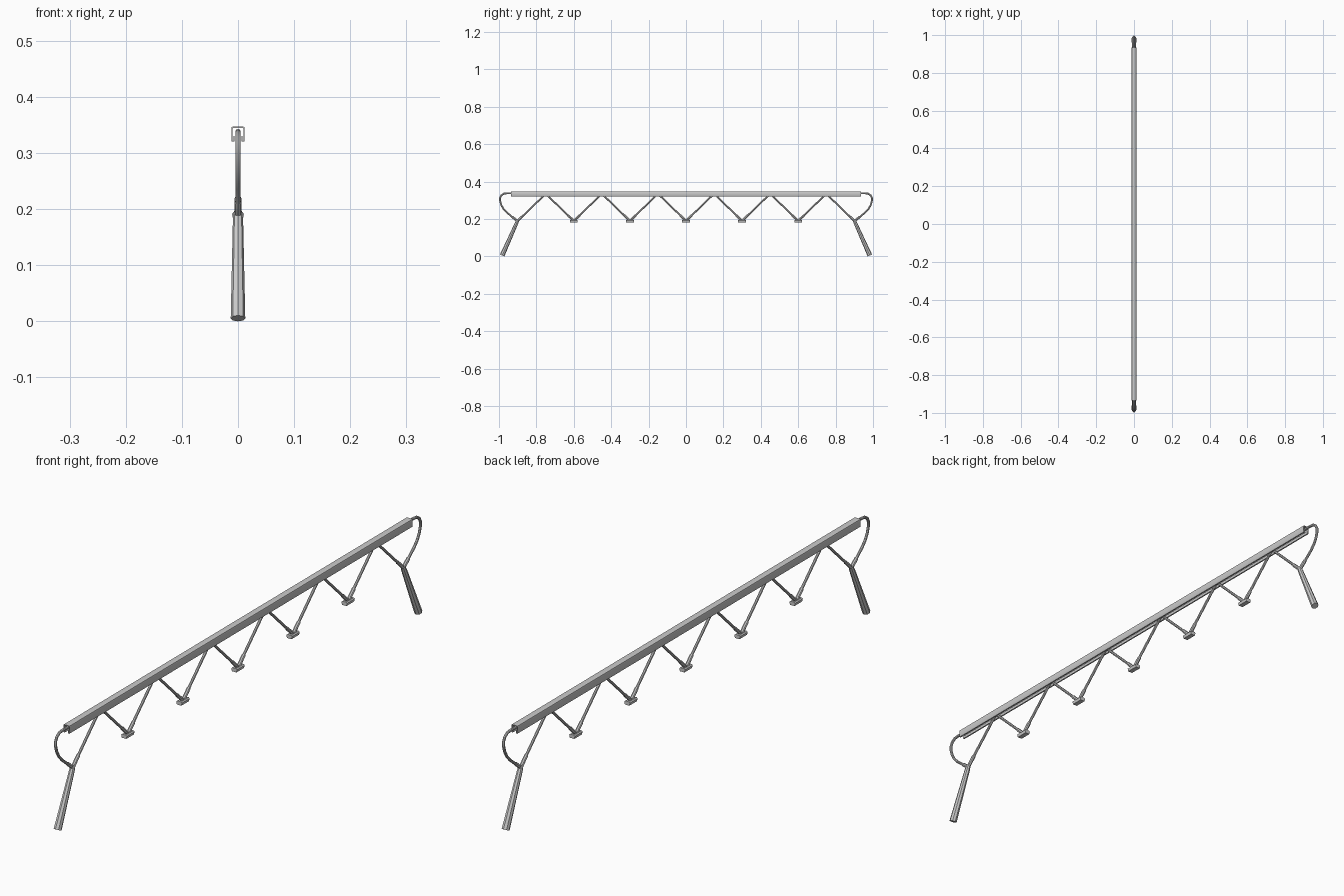
import bpy, bmesh, math
from mathutils import Vector

if "Cube" in bpy.data.objects:
    bpy.data.objects.remove(bpy.data.objects["Cube"])


def finish(name, bm, mirror=False):
    bmesh.ops.recalc_face_normals(bm, faces=bm.faces)
    me = bpy.data.meshes.new(name)
    bm.to_mesh(me)
    bm.free()
    ob = bpy.data.objects.new(name, me)
    bpy.context.collection.objects.link(ob)
    bpy.ops.object.select_all(action='DESELECT')
    ob.select_set(True)
    bpy.context.view_layer.objects.active = ob
    bpy.ops.object.shade_smooth_by_angle(angle=math.radians(35))
    if mirror:
        m = ob.modifiers.new("mirror", 'MIRROR')
        m.use_axis = (False, True, False)
        m.use_mirror_merge = False
    return ob


def tube(bm, path, sides=8):
    """Sweep a round section along (y, z, radius) points with mitred joints."""
    pts = [Vector((0, y, z)) for y, z, r in path]
    rings = []
    for i, p in enumerate(pts):
        a = (p - pts[i - 1]).normalized() if i else None
        b = (pts[i + 1] - p).normalized() if i < len(pts) - 1 else None
        t = ((a or b) + (b or a)).normalized()
        stretch = 1 / t.dot(a or b)
        n = Vector((0, -t.z, t.y)) * stretch
        r = path[i][2]
        rings.append([bm.verts.new(p + Vector((r * math.cos(k), 0, 0)) + n * r * math.sin(k))
                      for k in (2 * math.pi * j / sides for j in range(sides))])
    for r0, r1 in zip(rings, rings[1:]):
        for j in range(sides):
            k = (j + 1) % sides
            bm.faces.new((r0[j], r0[k], r1[k], r1[j]))
    bm.faces.new(rings[0])
    bm.faces.new(rings[-1])


def extrude_profile(bm, half, y0, y1):
    """Extrude a symmetric (x, z) profile, given as its right half, along y."""
    loop = half + [(-x, z) for x, z in reversed(half)]
    f = bm.faces.new([bm.verts.new((x, y0, z)) for x, z in loop])
    geo = bmesh.ops.extrude_face_region(bm, geom=[f])['geom']
    bmesh.ops.translate(bm, vec=(0, y1 - y0, 0),
                        verts=[g for g in geo if isinstance(g, bmesh.types.BMVert)])


TOP, LOW, R = 0.335, 0.19, 0.0048

# Top rail: slotted channel with lips turned in at the bottom
bm = bmesh.new()
extrude_profile(bm, [(0.0085, 0.3475), (0.011, 0.3465), (0.012, 0.344), (0.012, 0.322),
                     (0.011, 0.3205), (0.006, 0.3205), (0.006, 0.330), (0.0078, 0.330),
                     (0.0078, 0.323), (0.0095, 0.323), (0.0095, 0.3435), (0.008, 0.345)],
                -0.935, 0.935)
finish("top_rail", bm)

# Zigzag struts: each bent over at the rail, thicker sleeves at the lower ends
bm = bmesh.new()
for i in range(6):
    c = -0.75 + 0.3 * i

    def at(side, f, r):
        return (c + side * 0.15 * f, TOP + (LOW - TOP) * f, r)
    tube(bm, [at(-1, 1, 0.0065), at(-1, 0.80, 0.0065), at(-1, 0.78, R), at(-1, 0.05, R),
              (c, TOP - 0.001, R),
              at(1, 0.05, R), at(1, 0.78, R), at(1, 0.80, 0.0065), at(1, 1, 0.0065)])
finish("zigzag_struts", bm)

# Small clip blocks under the lower joints
bm = bmesh.new()
for i in range(5):
    y = -0.6 + 0.3 * i
    extrude_profile(bm, [(0.0075, 0.195), (0.011, 0.192), (0.0085, 0.182)], y - 0.021, y + 0.021)
finish("clip_blocks", bm)

# Curved end hooks running from the rail ends down to the legs
bm = bmesh.new()
tube(bm, [(0.90, 0.188, 0.0065), (0.928, 0.211, 0.0065), (0.931, 0.213, R), (0.960, 0.237, R),
          (0.977, 0.256, R), (0.988, 0.276, R), (0.994, 0.297, R), (0.994, 0.313, R),
          (0.987, 0.327, R), (0.973, 0.336, R), (0.953, 0.338, R), (0.92, 0.337, R)])
finish("end_hooks", bm, mirror=True)

# Splayed, tapered legs
bm = bmesh.new()
tube(bm, [(0.898, 0.196, 0.0075), (0.906, 0.178, 0.0092), (0.983, 0.0053, 0.013)])
finish("splayed_legs", bm, mirror=True)
